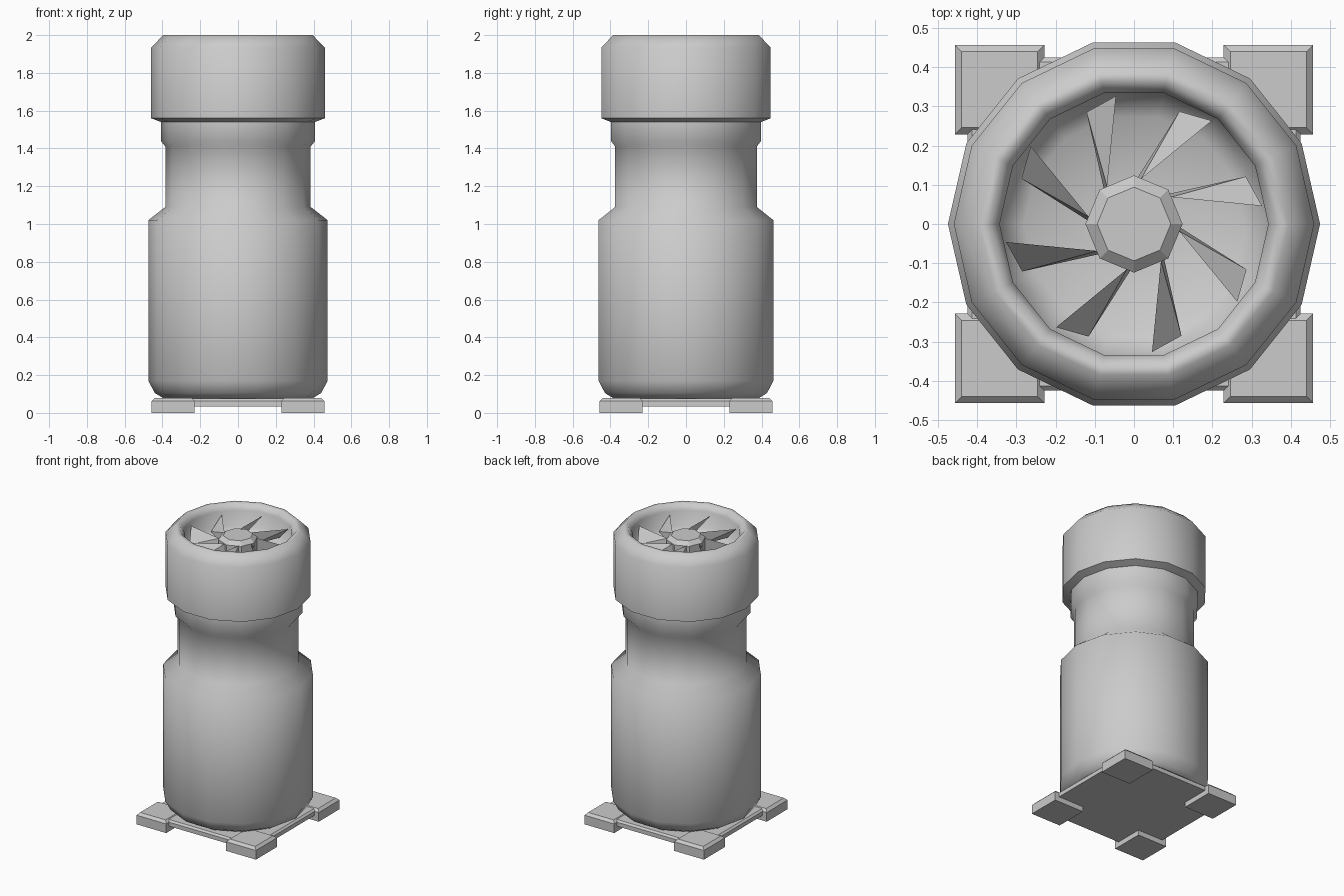
import bpy, bmesh
from math import cos, sin, radians, pi

if "Cube" in bpy.data.objects:
    bpy.data.objects.remove(bpy.data.objects["Cube"])


def make_object(name, bm, smooth=None):
    bmesh.ops.recalc_face_normals(bm, faces=bm.faces)
    mesh = bpy.data.meshes.new(name)
    bm.to_mesh(mesh)
    bm.free()
    obj = bpy.data.objects.new(name, mesh)
    bpy.context.collection.objects.link(obj)
    if smooth:
        bpy.ops.object.select_all(action='DESELECT')
        obj.select_set(True)
        bpy.context.view_layer.objects.active = obj
        bpy.ops.object.shade_smooth_by_angle(angle=radians(smooth))
    return obj


def lathe(name, profile, sides, smooth=None):
    """Revolve (radius, z) points around z and cap both ends."""
    bm = bmesh.new()
    rings = [[bm.verts.new((r * cos(2 * pi * i / sides), r * sin(2 * pi * i / sides), z))
              for i in range(sides)] for r, z in profile]
    for a, b in zip(rings, rings[1:]):
        for i in range(sides):
            j = (i + 1) % sides
            bm.faces.new((a[i], a[j], b[j], b[i]))
    bm.faces.new(rings[0][::-1])
    bm.faces.new(rings[-1])
    return make_object(name, bm, smooth)


def slab(name, x, y, half, z0, z1, bevel):
    """Square block with a chamfered top edge."""
    bm = bmesh.new()
    rings = []
    for h, z in ((half, z0), (half, z1 - bevel), (half - bevel, z1)):
        rings.append([bm.verts.new((x + sx * h, y + sy * h, z))
                      for sx, sy in ((-1, -1), (1, -1), (1, 1), (-1, 1))])
    for a, b in zip(rings, rings[1:]):
        for i in range(4):
            j = (i + 1) % 4
            bm.faces.new((a[i], a[j], b[j], b[i]))
    bm.faces.new(rings[0][::-1])
    bm.faces.new(rings[-1])
    return make_object(name, bm)


# Main housing: drum, shoulder, neck, collar, head and hollow mouth
housing = [(0.39, 0.075), (0.44, 0.105), (0.475, 0.17), (0.475, 1.02), (0.385, 1.09),
           (0.385, 1.41), (0.408, 1.44), (0.408, 1.54), (0.46, 1.56), (0.46, 1.935),
           (0.395, 2.0), (0.37, 2.0), (0.343, 1.96), (0.343, 1.85), (0.28, 1.81), (0.1, 1.79)]
lathe("housing", housing, 14, 60)

# Fan hub
lathe("fan_hub", [(0.124, 1.78), (0.124, 1.925), (0.094, 1.95)], 8)

# Fan blades: twisted wedges that widen outwards
bm = bmesh.new()
wedge = [(0.117, 36, 1.925), (0.117, 41, 1.83), (0.33, 8, 1.94), (0.31, 23, 1.85)]
for k in range(8):
    v = [bm.verts.new((r * cos(radians(a + 45 * k)), r * sin(radians(a + 45 * k)), z))
         for r, a, z in wedge]
    for tri in ((0, 1, 2), (1, 3, 2), (0, 2, 3), (0, 3, 1)):
        bm.faces.new([v[i] for i in tri])
make_object("fan_blades", bm)

# Base plate and corner feet
slab("base_plate", 0, 0, 0.425, 0.035, 0.075, 0.012)
for sx, side in ((-1, "left"), (1, "right")):
    for sy, end in ((-1, "front"), (1, "back")):
        slab(f"foot_{end}_{side}", sx * 0.343, sy * 0.343, 0.114, 0.0, 0.08, 0.017)
